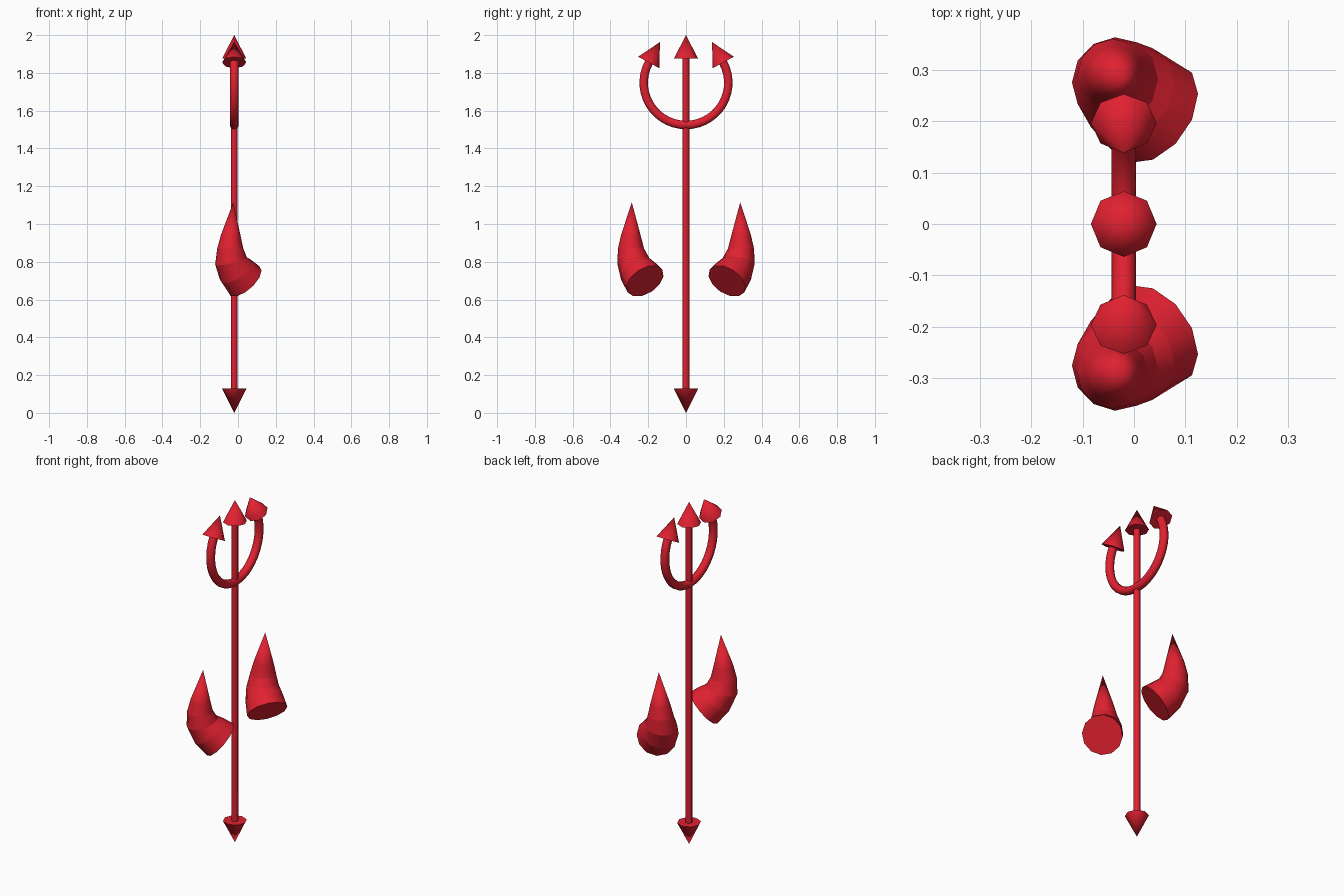
import bpy, bmesh
from math import cos, sin, pi, radians
from mathutils import Vector

if "Cube" in bpy.data.objects:
    bpy.data.objects.remove(bpy.data.objects["Cube"])

red = bpy.data.materials.new("red")
red.diffuse_color = (0.75, 0.015, 0.03, 1)
red.use_nodes = True
red.node_tree.nodes["Principled BSDF"].inputs["Base Color"].default_value = red.diffuse_color
X0 = -0.02  # plane of the fork


def loft(name, rings, sides, tip=None, crisp=False):
    """Skin circles given as (centre, direction, radius); close with caps or a tip."""
    bm = bmesh.new()
    loops = []
    for c, d, r in rings:
        d = Vector(d).normalized()
        u = (Vector((1, 0, 0)) - d * d.x).normalized()
        v = d.cross(u)
        loops.append([bm.verts.new(Vector(c) + r * (u * cos(2 * pi * i / sides) + v * sin(2 * pi * i / sides)))
                      for i in range(sides)])
    for a, b in zip(loops, loops[1:]):
        for i in range(sides):
            j = (i + 1) % sides
            bm.faces.new((a[i], a[j], b[j], b[i])).smooth = True
    last = loops[-1]
    bm.faces.new(loops[0][::-1])
    if tip is not None:
        t = bm.verts.new(tip)
        for i in range(sides):
            bm.faces.new((last[i], last[(i + 1) % sides], t)).smooth = True
    else:
        bm.faces.new(last)
    # crisp rims, and crisp band lines when asked for
    for k, loop in enumerate(loops):
        if crisp or k == 0 or (k == len(loops) - 1 and tip is None):
            for i in range(sides):
                bm.edges.get((loop[i], loop[(i + 1) % sides])).smooth = False
    bmesh.ops.recalc_face_normals(bm, faces=bm.faces)
    me = bpy.data.meshes.new(name)
    bm.to_mesh(me)
    bm.free()
    me.materials.append(red)
    ob = bpy.data.objects.new(name, me)
    bpy.context.collection.objects.link(ob)
    return ob


def spike(name, base, direction, length=0.123, r=0.064):
    d = Vector(direction).normalized()
    loft(name, [(base, d, r)], 8, tip=Vector(base) + d * length)


# shaft with a point at each end
loft("shaft", [((X0, 0, 0.1), (0, 0, 1), 0.018), ((X0, 0, 1.9), (0, 0, 1), 0.018)], 8)
spike("top_point", (X0, 0, 1.876), (0, 0, 1), 0.124)
spike("bottom_point", (X0, 0, 0.128), (0, 0, -1), 0.128)

# curved fork and its two side points
R, ZC, END = 0.224, 1.748, radians(28.5)
start, stop, n = pi - END, 2 * pi + END, 28
arc = []
for k in range(n + 1):
    a = start + (stop - start) * k / n
    arc.append(((X0, R * cos(a), ZC + R * sin(a)), (0, -sin(a), cos(a)), 0.0235))
loft("fork_arc", arc, 10)
for side, s in (("left", -1), ("right", 1)):
    spike(side + "_point", (X0, s * R * cos(END), ZC + R * sin(END)), (0, -s * sin(END), cos(END)))

# pair of banded, curved horns
horn = [
    ((0.037, 0.217, 0.698), (-0.60, 0.44, 0.66), 0.110),
    ((-0.008, 0.253, 0.750), (-0.50, 0.38, 0.78), 0.101),
    ((-0.037, 0.279, 0.805), (-0.22, 0.17, 0.96), 0.086),
    ((-0.041, 0.291, 0.870), (0.0, 0.0, 1.0), 0.069),
    ((-0.038, 0.292, 0.940), (0.06, -0.02, 1.0), 0.052),
]
for side, s in (("left", -1), ("right", 1)):
    rings = [((c[0], s * c[1], c[2]), (d[0], s * d[1], d[2]), r) for c, d, r in horn]
    loft(side + "_horn", rings, 12, tip=(-0.025, s * 0.287, 1.115), crisp=True)
